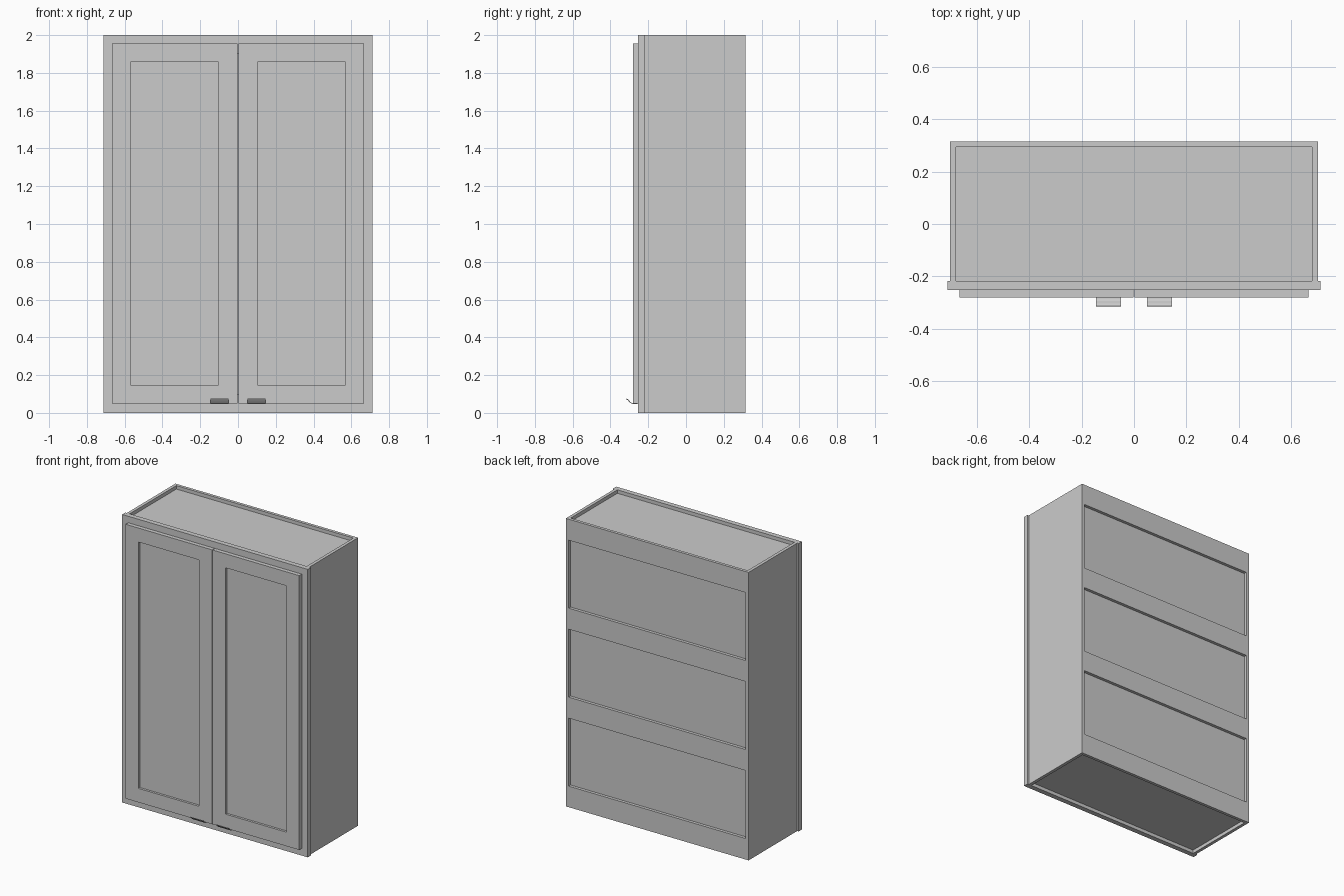
import bpy

if "Cube" in bpy.data.objects:
    bpy.data.objects.remove(bpy.data.objects["Cube"])


def mesh_object(name, verts, faces):
    mesh = bpy.data.meshes.new(name)
    mesh.from_pydata(verts, [], faces)
    mesh.update()
    obj = bpy.data.objects.new(name, mesh)
    bpy.context.collection.objects.link(obj)
    return obj


def extrude_x(name, profile, x0, x1):
    """Extrude a counter-clockwise (y, z) profile from x0 to x1."""
    n = len(profile)
    verts = [(x, y, z) for x in (x0, x1) for y, z in profile]
    faces = [tuple(reversed(range(n))), tuple(range(n, 2 * n))]
    faces += [(i, (i + 1) % n, n + (i + 1) % n, n + i) for i in range(n)]
    return mesh_object(name, verts, faces)


def box(name, x0, x1, y0, y1, z0, z1):
    return extrude_x(name, [(y0, z0), (y1, z0), (y1, z1), (y0, z1)], x0, x1)


def ring(name, outer, inner, y0, y1):
    """Rectangular frame; outer and inner are (x0, x1, z0, z1)."""
    verts = []
    for y in (y0, y1):
        for a, b, c, d in (outer, inner):
            verts += [(a, y, c), (b, y, c), (b, y, d), (a, y, d)]
    faces = []
    for i in range(4):
        j = (i + 1) % 4
        faces += [(i, j, 4 + j, 4 + i), (8 + j, 8 + i, 12 + i, 12 + j),
                  (j, i, 8 + i, 8 + j), (4 + i, 4 + j, 12 + j, 12 + i)]
    return mesh_object(name, verts, faces)


HALF, INNER = 0.702, 0.68
FRONT, FRAME_BACK, BACK_IN, BACK = -0.253, -0.218, 0.295, 0.316
DOOR_FRONT = -0.281

# Carcass: sides, top, bottom and back panel
for side, s in (("left", -1), ("right", 1)):
    xs = sorted((s * INNER, s * HALF))
    box(side + "_side_panel", *xs, FRAME_BACK, BACK, 0, 2)
box("top_panel", -INNER, INNER, FRAME_BACK, BACK_IN, 1.953, 1.976)
box("bottom_panel", -INNER, INNER, FRAME_BACK, BACK_IN, 0.024, 0.047)
box("back_panel", -INNER, INNER, BACK_IN - 0.012, BACK_IN, 0.047, 1.953)

# Four back rails leaving three shallow recesses
for i in range(4):
    z = i * 0.618
    box(f"back_rail_{i + 1}", -INNER, INNER, BACK_IN, BACK, z, z + 0.146)

# Face frame
ring("face_frame", (-0.713, 0.713, 0, 2), (-0.615, 0.615, 0.1, 1.9),
     FRONT, FRAME_BACK)

# Doors with recessed panels, and lipped pulls along the bottom edge
pull = [(-0.256, 0.047), (-0.256, 0.05), (-0.284, 0.051), (-0.294, 0.057),
        (-0.302, 0.067), (-0.308, 0.073), (-0.313, 0.076), (-0.316, 0.073),
        (-0.314, 0.069), (-0.308, 0.067), (-0.302, 0.060), (-0.294, 0.052),
        (-0.284, 0.047)]
pull = pull[::-1]
pull = pull if sum(a[0] * b[1] - b[0] * a[1] for a, b in
                   zip(pull, pull[1:] + pull[:1])) > 0 else pull[::-1]
for side, s in (("left", -1), ("right", 1)):
    x0, x1 = sorted((s * 0.002, s * 0.667))
    p0, p1 = sorted((s * 0.102, s * 0.569))
    ring(side + "_door_frame", (x0, x1, 0.05, 1.955),
         (p0, p1, 0.147, 1.858), DOOR_FRONT, FRONT)
    box(side + "_door_panel", p0, p1, DOOR_FRONT + 0.016, FRONT, 0.147, 1.858)
    extrude_x(side + "_door_pull", pull, *sorted((s * 0.05, s * 0.145)))
